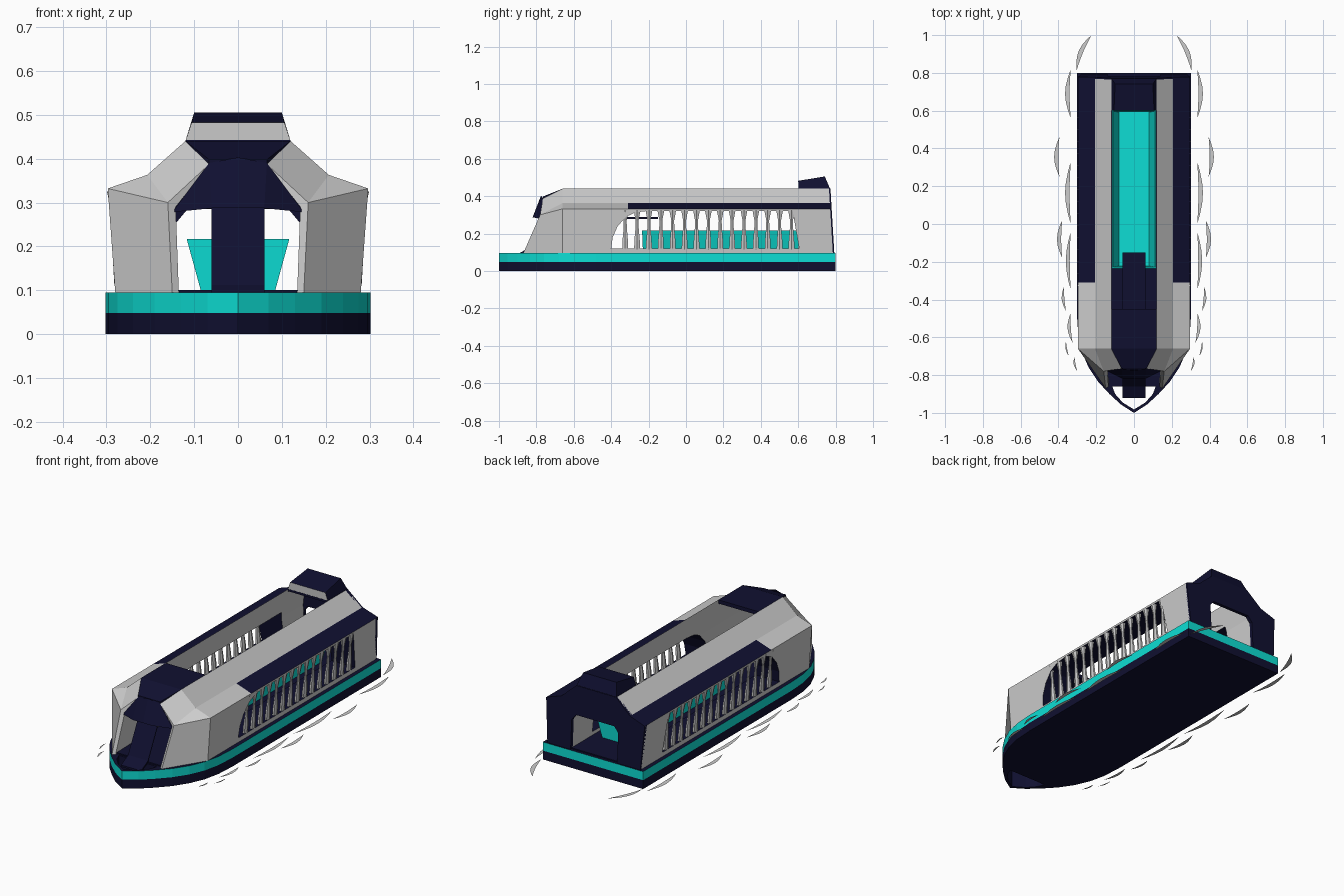
import bpy, bmesh, math
from mathutils import Vector

if "Cube" in bpy.data.objects:
    bpy.data.objects.remove(bpy.data.objects["Cube"])


def mat(name, rgb):
    m = bpy.data.materials.new(name)
    m.diffuse_color = (*rgb, 1)
    m.use_nodes = True
    m.node_tree.nodes["Principled BSDF"].inputs["Base Color"].default_value = m.diffuse_color
    return m


GREY = mat("grey", (0.62, 0.62, 0.62))
NAVY = mat("navy", (0.005, 0.005, 0.03))
TEAL = mat("teal", (0.004, 0.73, 0.66))


def finish(name, bm, mats, mirror=False, cutter=None):
    bmesh.ops.remove_doubles(bm, verts=bm.verts, dist=1e-4)
    bmesh.ops.recalc_face_normals(bm, faces=bm.faces)
    me = bpy.data.meshes.new(name)
    bm.to_mesh(me)
    bm.free()
    for m in mats:
        me.materials.append(m)
    ob = bpy.data.objects.new(name, me)
    bpy.context.collection.objects.link(ob)
    if cutter:
        b = ob.modifiers.new("cut", 'BOOLEAN')
        b.operation = 'DIFFERENCE'
        b.solver = 'EXACT'
        b.object = cutter
        b.material_mode = 'TRANSFER'
    if mirror:
        ob.modifiers.new("mirror", 'MIRROR')
    return ob


def loft(name, rings, mats, mirror=False, cutter=None, caps=(0, 0), paint=()):
    """Skin rings of points; paint holds (segment, side, material index)."""
    bm = bmesh.new()
    vs = [[bm.verts.new(p) for p in r] for r in rings]
    n = len(vs[0])
    for s in range(len(vs) - 1):
        for i in range(n):
            j = (i + 1) % n
            f = bm.faces.new((vs[s][i], vs[s][j], vs[s + 1][j], vs[s + 1][i]))
            for ps, pi, m in paint:
                if (ps, pi) == (s, i):
                    f.material_index = m
    for ring, m in ((vs[0][::-1], caps[0]), (vs[-1], caps[1])):
        if m is not None:
            bm.faces.new(ring).material_index = m
    return finish(name, bm, mats, mirror, cutter)


def polys(name, verts, faces, m, mirror=False):
    bm = bmesh.new()
    vs = [bm.verts.new(v) for v in verts]
    for f in faces:
        bm.faces.new([vs[i] for i in f])
    return finish(name, bm, [m], mirror)


def flip(pts):
    """Close a right-hand half outline with its mirror image."""
    return pts + [(-x, y) for x, y in reversed(pts) if x > 1e-6]


def prism(name, outline, z0, z1, mats, **kw):
    return loft(name, [[(x, y, z) for x, y in outline] for z in (z0, z1)], mats, **kw)


# Bow well cutter
well = prism("bow_well_cutter", flip([(0, -0.982), (0.06, -0.945), (0.1, -0.9), (0.115, -0.86)]),
             -0.1, 0.2, [NAVY])
well.hide_render = True
well.hide_viewport = False
well.display_type = 'WIRE'

# Hull: navy lower band, teal upper band with navy deck
hull = flip([(0, -1), (0.07, -0.955), (0.13, -0.9), (0.19, -0.835), (0.24, -0.76),
             (0.275, -0.68), (0.295, -0.59), (0.302, -0.48), (0.302, 0.8)])
prism("hull_lower", hull, 0, 0.048, [NAVY], cutter=well)
prism("hull_band", hull, 0.048, 0.095, [TEAL, NAVY], cutter=well, caps=(1, 1))
prism("cabin_floor", [(-0.14, -0.85), (0.14, -0.85), (0.14, 0.785), (-0.14, 0.785)],
      0.09, 0.101, [NAVY])

# Window cutter with a curved front end
win = [(-0.4, 0.12), (-0.392, 0.18), (-0.365, 0.24), (-0.32, 0.29), (-0.27, 0.313),
       (-0.2, 0.321), (0.57, 0.321), (0.605, 0.12)]
window = loft("window_cutter", [[(x, y, z) for y, z in win] for x in (0.02, 0.45)], [NAVY])
window.hide_render = True
window.display_type = 'WIRE'

# Thick side walls with sloping roof edges
sec = [(0.28, 0.095), (0.297, 0.332), (0.207, 0.363), (0.12, 0.44), (0.142, 0.29), (0.14, 0.095)]


def section(y, lean=0.0):
    return [(x, y - lean * (z - 0.095), z) for x, z in sec]


loft("side_wall", [section(-0.66), section(-0.31), section(0.785, 0.06)], [GREY, NAVY],
     mirror=True, cutter=window, paint=[(1, 1, 1)])

# Faceted front posts
nose = [(0.15, -0.87, 0.095), (0.16, -0.78, 0.3), (0.16, -0.78, 0.3),
        (0.065, -0.765, 0.388), (0.142, -0.77, 0.29), (0.135, -0.86, 0.095)]
loft("front_post", [nose, section(-0.66)], [GREY], mirror=True)

# Front roof and brow
loft("front_roof", [[(-w, y, z), (w, y, z), (w, y, z - 0.02), (-w, y, z - 0.02)]
                    for w, y, z in ((0.066, -0.765, 0.398), (0.12, -0.66, 0.44), (0.12, -0.45, 0.44))],
     [NAVY])
polys("front_brow", [(0, -0.775, 0.403), (0.066, -0.765, 0.39), (0.15, -0.775, 0.278),
                     (0.06, -0.82, 0.287), (0, -0.82, 0.287)], [(0, 1, 3, 4), (1, 2, 3)],
      NAVY, mirror=True)

# Bent gangplank
loft("gangplank", [[(-0.06, y, z), (0.06, y, z), (0.06, y, z - 0.01), (-0.06, y, z - 0.01)]
                   for y, z in ((-0.92, 0.08), (-0.86, 0.112), (-0.77, 0.288), (-0.15, 0.288))],
     [NAVY])

# Rear wall with doorway
rear = flip([(0.14, 0.095), (0.14, 0.255), (0.115, 0.285)])
back = [(-0.28, 0.095), (-0.297, 0.332), (-0.207, 0.363), (-0.12, 0.44),
        (0.12, 0.44), (0.207, 0.363), (0.297, 0.332), (0.28, 0.095)]
back_outline = rear + back
loft("rear_wall", [[(x, d - 0.06 * (z - 0.095), z) for x, z in back_outline]
                   for d in (0.775, 0.793)], [NAVY])

# Rear canopy with a grey front panel
loft("rear_canopy", [
    [(-0.12, 0.6, 0.43), (0.12, 0.6, 0.43), (0.12, 0.6, 0.442), (-0.12, 0.6, 0.442)],
    [(-0.12, 0.77, 0.43), (0.12, 0.77, 0.43), (0.12, 0.77, 0.442), (-0.12, 0.77, 0.442)]], [NAVY])
loft("canopy_top", [
    [(-0.12, 0.601, 0.44), (0.12, 0.601, 0.44), (0.106, 0.6, 0.482), (-0.106, 0.6, 0.482)],
    [(-0.12, 0.77, 0.44), (0.12, 0.77, 0.44), (0.1, 0.742, 0.505), (-0.1, 0.742, 0.505)]],
    [NAVY, GREY], caps=(1, 0))

# Hollow seating tub, wider at the top
tub = []
for w, y0, y1, z in ((0.085, -0.23, 0.6, 0.1), (0.117, -0.235, 0.605, 0.217),
                     (0.11, -0.228, 0.598, 0.217), (0.08, -0.222, 0.592, 0.112)):
    tub.append([(-w, y0, z), (w, y0, z), (w, y1, z), (-w, y1, z)])
loft("seating_tub", tub, [TEAL])

# Balusters in the windows
for k in range(15):
    y = -0.325 + k * 0.0635
    rings = []
    for z, r in ((0.115, 0.018), (0.16, 0.017), (0.23, 0.01), (0.27, 0.009), (0.325, 0.021)):
        cx = 0.27 + 0.07 * (z - 0.095)
        rings.append([(cx + 0.6 * r * math.cos(a), y + r * math.sin(a), z)
                      for a in (i * math.pi / 3 for i in range(6))])
    loft(f"baluster_{k}", rings, [GREY], mirror=True)

# Flat crescent ripples on the water: start, end, outward bulge
ripples = [((0.225, 1.0), (0.305, 0.81), 0.03), ((0.335, 0.82), (0.335, 0.56), 0.03),
           ((0.395, 0.46), (0.395, 0.25), 0.028), ((0.335, 0.33), (0.335, 0.0), 0.03),
           ((0.38, 0.02), (0.38, -0.18), 0.028), ((0.335, -0.04), (0.335, -0.35), 0.026),
           ((0.37, -0.33), (0.36, -0.46), 0.018), ((0.335, -0.47), (0.325, -0.63), 0.022),
           ((0.36, -0.62), (0.345, -0.7), 0.01), ((0.315, -0.7), (0.22, -0.79), 0.022)]
ripples[-1] = ((0.315, -0.7), (0.3, -0.78), 0.012)
for k, (a, b, bulge) in enumerate(ripples):
    a, b = Vector(a), Vector(b)
    side = Vector((-(b - a).y, (b - a).x)).normalized()
    arc = lambda t, d: a.lerp(b, t) + side * d * math.sin(math.pi * t)
    pts = [arc(i / 6, bulge) for i in range(7)] + [arc(i / 6, bulge * 0.2) for i in range(5, 0, -1)]
    polys(f"ripple_{k}", [(p.x, p.y, 0.004) for p in pts], [tuple(range(len(pts)))], GREY, mirror=True)
